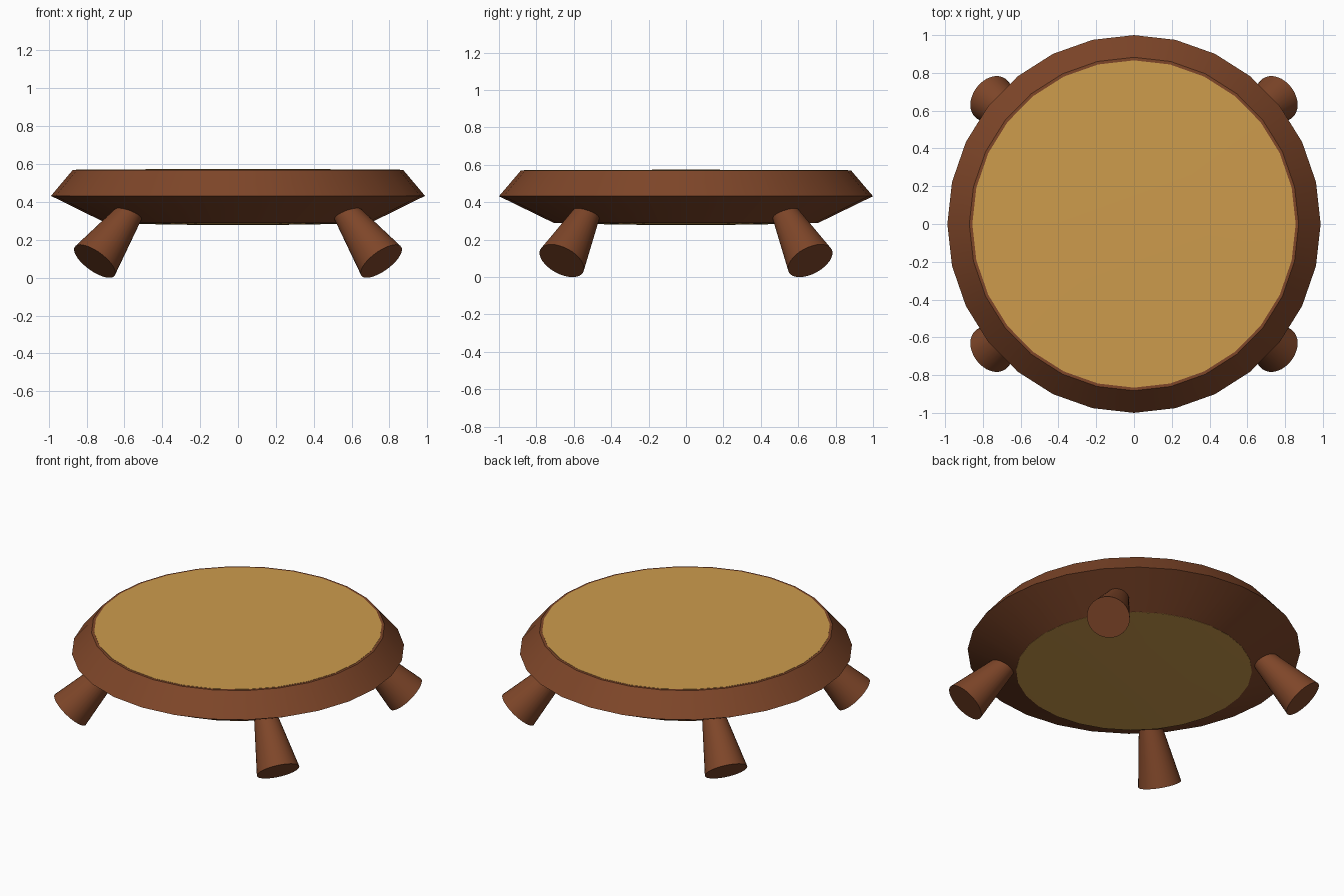
import bpy, bmesh, math
from mathutils import Vector

if "Cube" in bpy.data.objects:
    bpy.data.objects.remove(bpy.data.objects["Cube"])

SEG = 28


def material(name, color):
    m = bpy.data.materials.new(name)
    m.diffuse_color = (*color, 1)
    m.use_nodes = True
    m.node_tree.nodes["Principled BSDF"].inputs["Base Color"].default_value = m.diffuse_color
    return m


wood = material("brown wood", (0.21, 0.061, 0.022))
tan = material("tan top", (0.61, 0.33, 0.073))


def finish(name, bm, mat, angle=35):
    bmesh.ops.remove_doubles(bm, verts=bm.verts, dist=1e-5)
    bmesh.ops.recalc_face_normals(bm, faces=bm.faces)
    me = bpy.data.meshes.new(name)
    bm.to_mesh(me)
    bm.free()
    me.materials.append(mat)
    ob = bpy.data.objects.new(name, me)
    bpy.context.collection.objects.link(ob)
    bpy.ops.object.select_all(action='DESELECT')
    ob.select_set(True)
    bpy.context.view_layer.objects.active = ob
    bpy.ops.object.shade_smooth_by_angle(angle=math.radians(angle))
    return ob


def lathe(name, profile, mat, closed=False):
    """Spin (radius, z) points around z; y is slightly longer than x."""
    bm = bmesh.new()
    verts = [bm.verts.new((r, 0, z)) for r, z in profile]
    edges = [bm.edges.new(p) for p in zip(verts, verts[1:])]
    if closed:
        edges.append(bm.edges.new((verts[-1], verts[0])))
    bmesh.ops.spin(bm, geom=verts + edges, cent=(0, 0, 0), axis=(0, 0, 1),
                   angle=math.tau, steps=SEG, use_duplicate=False)
    bmesh.ops.scale(bm, vec=(1, 1.012, 1), verts=bm.verts)
    return finish(name, bm, mat)


# Wooden rim with a sharp outer edge
lathe("rim", [(0.70, 0.29), (0.988, 0.432), (0.872, 0.57), (0.845, 0.57)],
      wood, closed=True)

# Tan top panel, showing above and below the rim
lathe("seat", [(0, 0.278), (0.35, 0.28), (0.70, 0.289), (0.72, 0.40),
               (0.856, 0.56), (0.856, 0.5715), (0.4, 0.573), (0, 0.574)], tan)

# Four splayed legs, wider at the foot
for sx, xn in ((-1, "left"), (1, "right")):
    for sy, yn in ((-1, "front"), (1, "back")):
        foot = Vector((sx * 0.757, sy * 0.664, 0.087))
        head = Vector((sx * 0.556, sy * 0.516, 0.362))
        axis = head - foot
        bm = bmesh.new()
        bmesh.ops.create_cone(bm, cap_ends=True, segments=32, radius1=0.13,
                              radius2=0.066, depth=axis.length)
        rot = axis.to_track_quat('Z', 'Y').to_matrix()
        bmesh.ops.rotate(bm, cent=(0, 0, 0), matrix=rot, verts=bm.verts)
        bmesh.ops.translate(bm, vec=(foot + head) / 2, verts=bm.verts)
        finish(f"{yn}_{xn}_leg", bm, wood)
